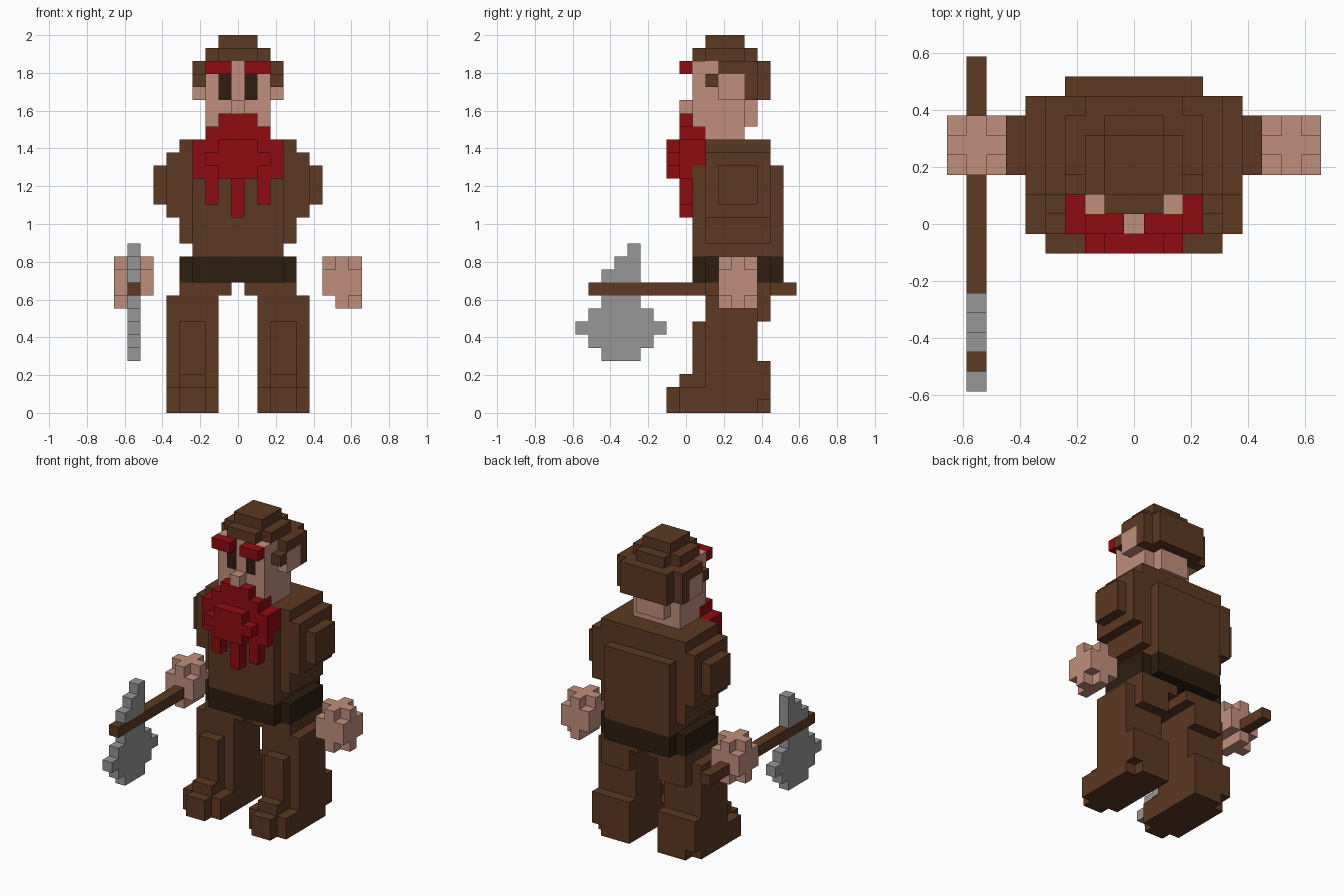
import bpy, bmesh

V = 2 / 29  # size of one block

if "Cube" in bpy.data.objects:
    bpy.data.objects.remove(bpy.data.objects["Cube"], do_unlink=True)


def material(name, rgb):
    lin = [((c / 255 + 0.055) / 1.055) ** 2.4 for c in rgb]
    m = bpy.data.materials.new(name)
    m.use_nodes = True
    m.diffuse_color = (*lin, 1)
    bsdf = next(n for n in m.node_tree.nodes if n.type == 'BSDF_PRINCIPLED')
    bsdf.inputs["Base Color"].default_value = (*lin, 1)
    bsdf.inputs["Roughness"].default_value = 0.9
    return m


BROWN = material("brown", (92, 57, 34))
DARK = material("dark_brown", (45, 29, 15))
RED = material("red", (143, 12, 16))
SKIN = material("skin", (192, 143, 124))
GREY = material("grey_metal", (150, 150, 150))


def mirrored(box):
    x0, x1, *rest = box
    return (-x1, -x0, *rest)


def both(*boxes):
    return list(boxes) + [mirrored(b) for b in boxes]


def blocks(name, mats, boxes, rule=None):
    """Join block-aligned boxes (x0, x1, y0, y1, z0, z1) into one outer skin."""
    cells = set()
    for x0, x1, y0, y1, z0, z1 in boxes:
        cells |= {(x, y, z)
                  for x in range(int(x0 + .5), int(x1 + .5))
                  for y in range(int(y0 + .5), int(y1 + .5))
                  for z in range(z0, z1)}
    bm = bmesh.new()
    verts = {}

    def vert(p):
        if p not in verts:
            verts[p] = bm.verts.new(((p[0] - .5) * V, (p[1] - .5) * V, p[2] * V))
        return verts[p]

    for c in sorted(cells):
        for axis in range(3):
            for side in (0, 1):
                n = list(c)
                n[axis] += 2 * side - 1
                if tuple(n) in cells:
                    continue
                corners = []
                for a, b in ((0, 0), (1, 0), (1, 1), (0, 1)):
                    p = list(c)
                    p[axis] += side
                    p[(axis + 1) % 3] += a
                    p[(axis + 2) % 3] += b
                    corners.append(vert(tuple(p)))
                face = bm.faces.new(corners if side else corners[::-1])
                if rule and rule(c, axis, side):
                    face.material_index = 1
    bmesh.ops.dissolve_limit(bm, angle_limit=0.01, verts=bm.verts[:],
                             edges=bm.edges[:], delimit={'MATERIAL'})
    me = bpy.data.meshes.new(name)
    bm.to_mesh(me)
    bm.free()
    for m in mats:
        me.materials.append(m)
    bpy.context.collection.objects.link(bpy.data.objects.new(name, me))


def pair(name, mat, boxes):
    blocks("left_" + name, [mat], boxes)
    blocks("right_" + name, [mat], [mirrored(b) for b in boxes])


# Head with nose, ears and neck; front faces of the eye blocks are dark
blocks("head", [SKIN, DARK], [
    (-2.5, 2.5, .5, 4.5, 22, 27),
    (-2.5, 2.5, 1.5, 4.5, 21, 22),
    (-1.5, 1.5, 4.5, 5.5, 22, 24),
    (-.5, .5, -.5, .5, 23, 24),
] + both((2.5, 3.5, 2.5, 4.5, 24, 26)),
    rule=lambda c, axis, side: axis == 1 and side == 0
    and c[1] == 1 and abs(c[0]) == 1 and c[2] in (24, 25))

# Hair: stepped crown, back of the head, sideburns
blocks("hair", [BROWN], [
    (-1.5, 1.5, 1.5, 4.5, 28, 29),
    (-1.5, 1.5, .5, 5.5, 27, 28),
    (-2.5, 2.5, 1.5, 4.5, 27, 28),
    (-3.5, 3.5, 4.5, 5.5, 24, 27),
    (-2.5, 2.5, 5.5, 6.5, 24, 27),
] + both((2.5, 3.5, 2.5, 4.5, 26, 27), (2.5, 3.5, 1.5, 2.5, 25, 26)))

pair("eyebrow", RED, [(.5, 2.5, -.5, .5, 26, 27)])

# Beard: moustache steps, raised middle and three hanging strands
blocks("beard", [RED], [
    (-1.5, 1.5, -.5, .5, 22, 23),
    (-2.5, 2.5, -.5, .5, 21, 22),
    (-3.5, 3.5, -.5, .5, 18, 21),
    (-1.5, 1.5, -1.5, -.5, 18, 21),
    (-2.5, 2.5, -1.5, -.5, 19, 20),
    (-.5, .5, -.5, .5, 15, 18),
] + both((2.5, 3.5, .5, 1.5, 19, 21), (1.5, 2.5, .5, 1.5, 21, 22),
         (1.5, 2.5, -.5, .5, 16, 18)))

# Torso with rounded shoulders, chest and back plates
blocks("torso", [BROWN], [
    (-4.5, 4.5, 1.5, 6.5, 13, 21),
    (-3.5, 3.5, 1.5, 6.5, 12, 13),
    (-3.5, 3.5, .5, 1.5, 12, 19),
    (-3.5, 3.5, 6.5, 7.5, 12, 19),
    (-5.5, 5.5, 1.5, 6.5, 15, 20),
    (-6.5, 6.5, 2.5, 5.5, 16, 19),
])

blocks("belt", [DARK], [
    (-3.5, 3.5, .5, 7.5, 10, 12),
    (-4.5, 4.5, 1.5, 6.5, 10, 12),
])

# Legs: hip, shaft, seat, knee, heel, foot, toe and instep
pair("leg", BROWN, [
    (.5, 4.5, 1.5, 6.5, 9, 10),
    (1.5, 5.5, 1.5, 5.5, 0, 9),
    (1.5, 4.5, 5.5, 6.5, 7, 9),
    (2.5, 4.5, .5, 1.5, 3, 7),
    (1.5, 5.5, 5.5, 6.5, 1, 4),
    (1.5, 4.5, 5.5, 6.5, 0, 1),
    (1.5, 5.5, -.5, 1.5, 0, 2),
    (2.5, 4.5, -1.5, -.5, 0, 2),
    (2.5, 4.5, -.5, 1.5, 2, 3),
])

# Fists: a block with its corners knocked off
pair("hand", SKIN, [
    (6.5, 9.5, 2.5, 5.5, 9, 11),
    (6.5, 9.5, 3.5, 4.5, 9, 12),
    (7.5, 8.5, 2.5, 5.5, 8, 12),
    (8.5, 9.5, 3.5, 4.5, 8, 9),
])

# Axe: shaft through the right fist, blade rows as (y0, y1, z)
blocks("axe_shaft", [BROWN], [(-8.5, -7.5, -7.5, 8.5, 9, 10)])
lower = [(-6.5, -3.5, 4), (-7.5, -2.5, 5), (-8.5, -1.5, 6), (-7.5, -2.5, 7), (-6.5, -3.5, 8)]
upper = [(-6.5, -3.5, 10), (-5.5, -3.5, 11), (-4.5, -3.5, 12)]
for name, rows in (("axe_blade_lower", lower), ("axe_blade_upper", upper)):
    blocks(name, [GREY], [(-8.5, -7.5, y0, y1, z, z + 1) for y0, y1, z in rows])
